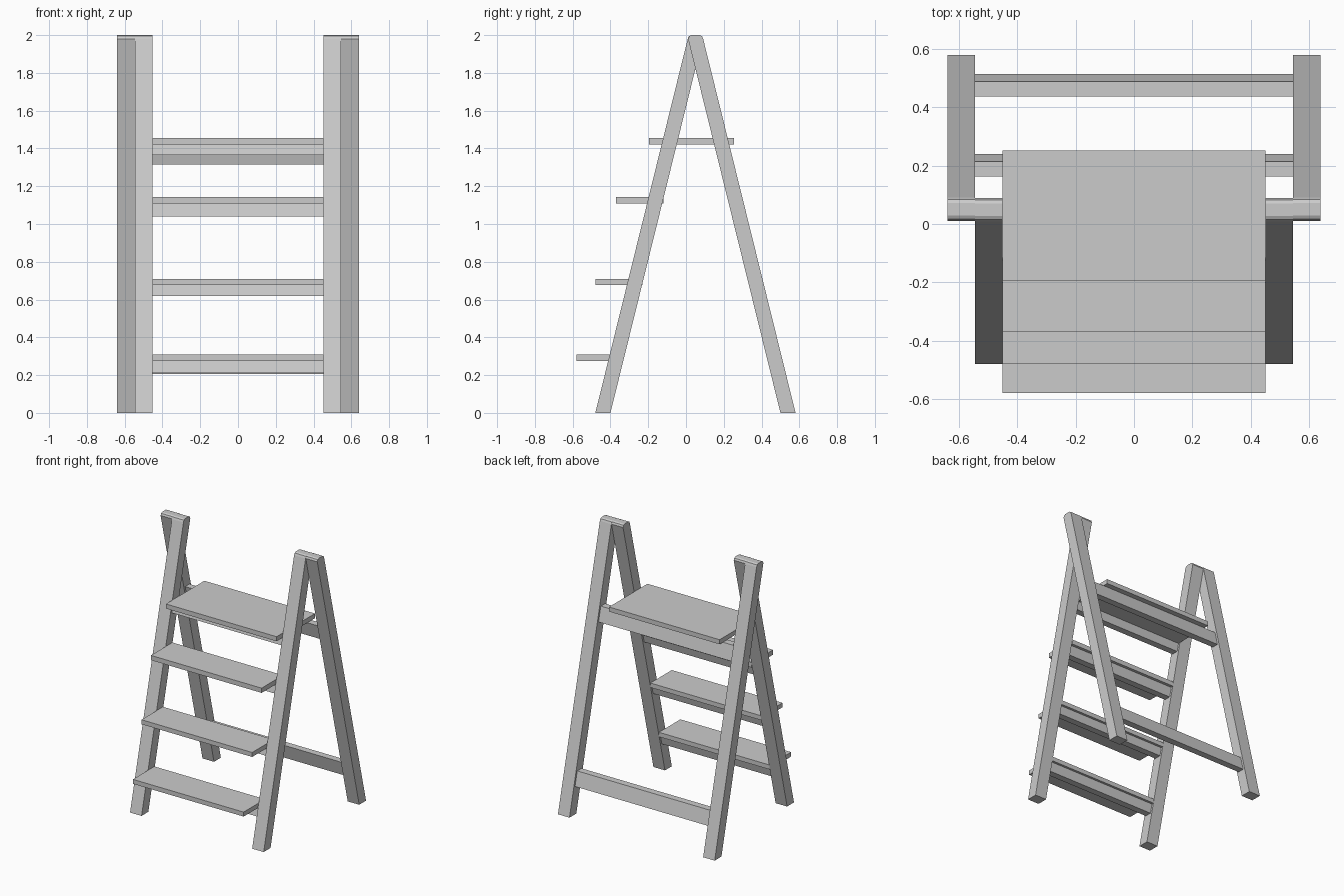
import bpy, bmesh

if "Cube" in bpy.data.objects:
    bpy.data.objects.remove(bpy.data.objects["Cube"])

SLOPE = 0.247          # sideways lean of every leg per unit of height
X_IN, X_MID, X_OUT = 0.452, 0.546, 0.64


def extrude_x(name, profile, x0, x1):
    """Solid made from a (y, z) profile swept from x0 to x1."""
    bm = bmesh.new()
    base = bm.faces.new([bm.verts.new((x0, y, z)) for y, z in profile])
    out = bmesh.ops.extrude_face_region(bm, geom=[base])
    verts = [v for v in out["geom"] if isinstance(v, bmesh.types.BMVert)]
    bmesh.ops.translate(bm, verts=verts, vec=(x1 - x0, 0, 0))
    bmesh.ops.recalc_face_normals(bm, faces=bm.faces)
    mesh = bpy.data.meshes.new(name)
    bm.to_mesh(mesh)
    bm.free()
    obj = bpy.data.objects.new(name, mesh)
    bpy.context.collection.objects.link(obj)
    return obj


def front_y(z):
    return -0.44 + SLOPE * z


def back_y(z):
    return 0.54 - SLOPE * z


def leg_profile(centre):
    c = centre(1.98)
    top = [(c + 0.04, 1.98), (c + 0.034, 1.994), (c + 0.022, 2.0),
           (c - 0.022, 2.0), (c - 0.034, 1.994), (c - 0.04, 1.98)]
    return [(centre(0) - 0.04, 0), (centre(0) + 0.04, 0)] + top


def rail_profile(centre, z0, z1, half=0.025):
    return [(centre(z0) - half, z0), (centre(z0) + half, z0),
            (centre(z1) + half, z1), (centre(z1) - half, z1)]


# Legs: front pair inside, back pair outside, rounded at the top
for side, label in ((-1, "left"), (1, "right")):
    extrude_x(f"front_leg_{label}", leg_profile(front_y), side * X_IN, side * X_MID)
    extrude_x(f"back_leg_{label}", leg_profile(back_y), side * X_MID, side * X_OUT)

# Treads and top platform: (front y, back y, bottom z, top z, rail bottom z)
boards = [("tread_1", -0.58, -0.33, 0.275, 0.308, 0.21),
          ("tread_2", -0.48, -0.23, 0.677, 0.71, 0.62),
          ("tread_3", -0.37, -0.12, 1.108, 1.143, 1.04),
          ("platform", -0.195, 0.253, 1.422, 1.456, 1.365)]
for name, y0, y1, z0, z1, zr in boards:
    extrude_x(name, [(y0, z0), (y1, z0), (y1, z1), (y0, z1)], -X_IN, X_IN)
    # Support rail under the board, leaning with the front legs
    extrude_x(name + "_rail", rail_profile(front_y, zr, z0), -X_IN, X_IN)

# Cross rails between the back legs
for name, z0, z1 in (("back_rail_lower", 0.205, 0.31), ("back_rail_upper", 1.315, 1.422)):
    extrude_x(name, rail_profile(back_y, z0, z1), -X_MID, X_MID)
